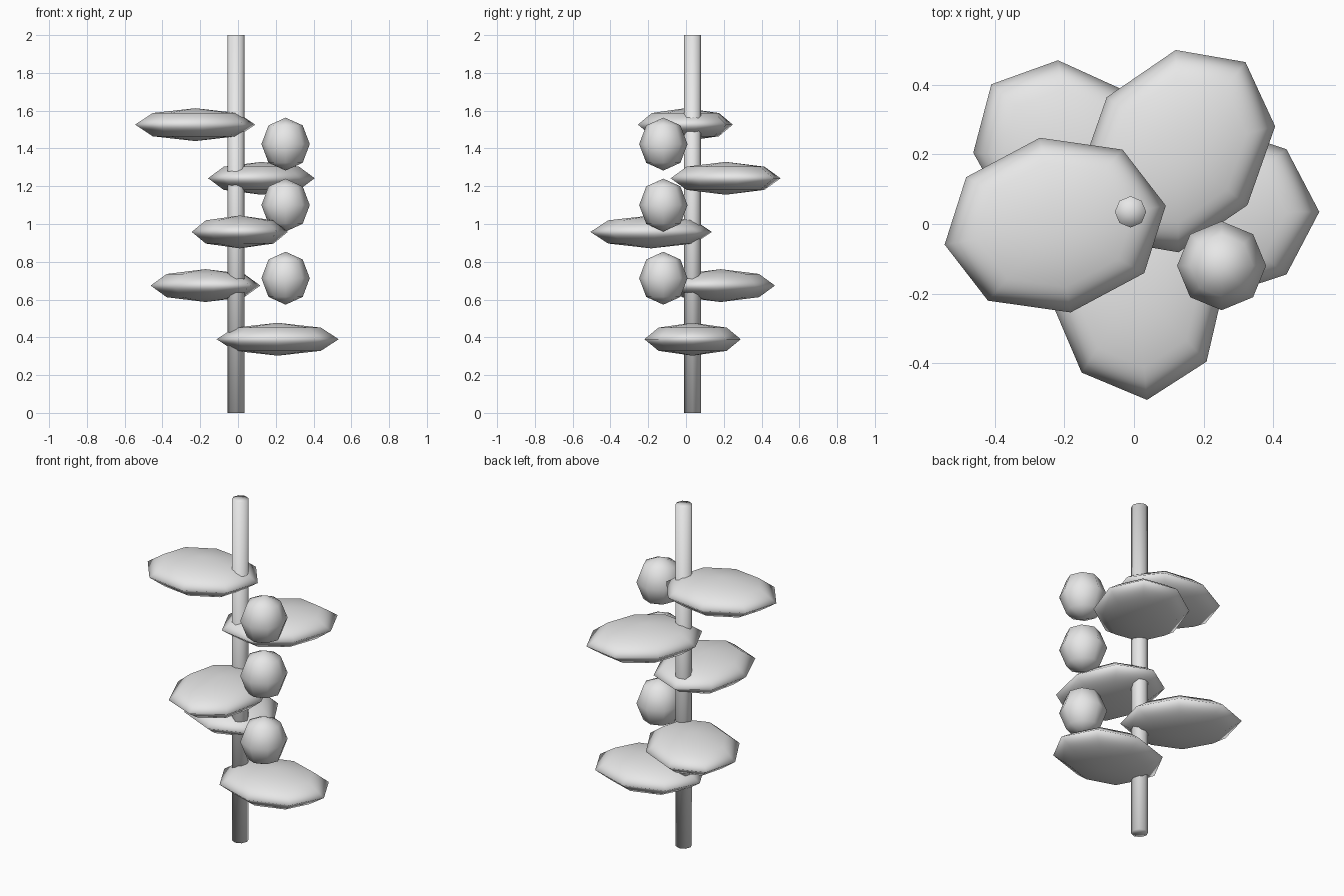
import bpy
import math

if "Cube" in bpy.data.objects:
    bpy.data.objects.remove(bpy.data.objects["Cube"])

STEM = (-0.01, 0.035)

grey = bpy.data.materials.new("plain grey")
grey.diffuse_color = (0.8, 0.8, 0.8, 1.0)
grey.use_nodes = True
grey.node_tree.nodes["Principled BSDF"].inputs["Base Color"].default_value = grey.diffuse_color


def finish(name):
    obj = bpy.context.object
    obj.name = name
    obj.data.materials.append(grey)
    bpy.ops.object.shade_smooth()
    return obj


def ellipsoid(name, location, size, angle=0.0):
    bpy.ops.mesh.primitive_uv_sphere_add(
        segments=8, ring_count=4, radius=1, location=location, rotation=(0, 0, angle))
    obj = finish(name)
    obj.scale = size
    return obj


# Tall thin stem
bpy.ops.mesh.primitive_cylinder_add(
    vertices=8, radius=0.045, depth=2, end_fill_type='TRIFAN', location=(*STEM, 1.0))
finish("stem")

# Flattened leaves spiralling up the stem
for i in range(5):
    a = math.radians(137.5 * i)
    ellipsoid(f"leaf_{i + 1}",
              (STEM[0] + 0.22 * math.cos(a), STEM[1] + 0.22 * math.sin(a), 0.39 + 0.284 * i),
              (0.323, 0.255, 0.087), a)

# Column of berries beside the stem
for i, z in enumerate((0.713, 1.1, 1.423)):
    ellipsoid(f"berry_{i + 1}", (0.252, -0.12, z), (0.128, 0.128, 0.14))
